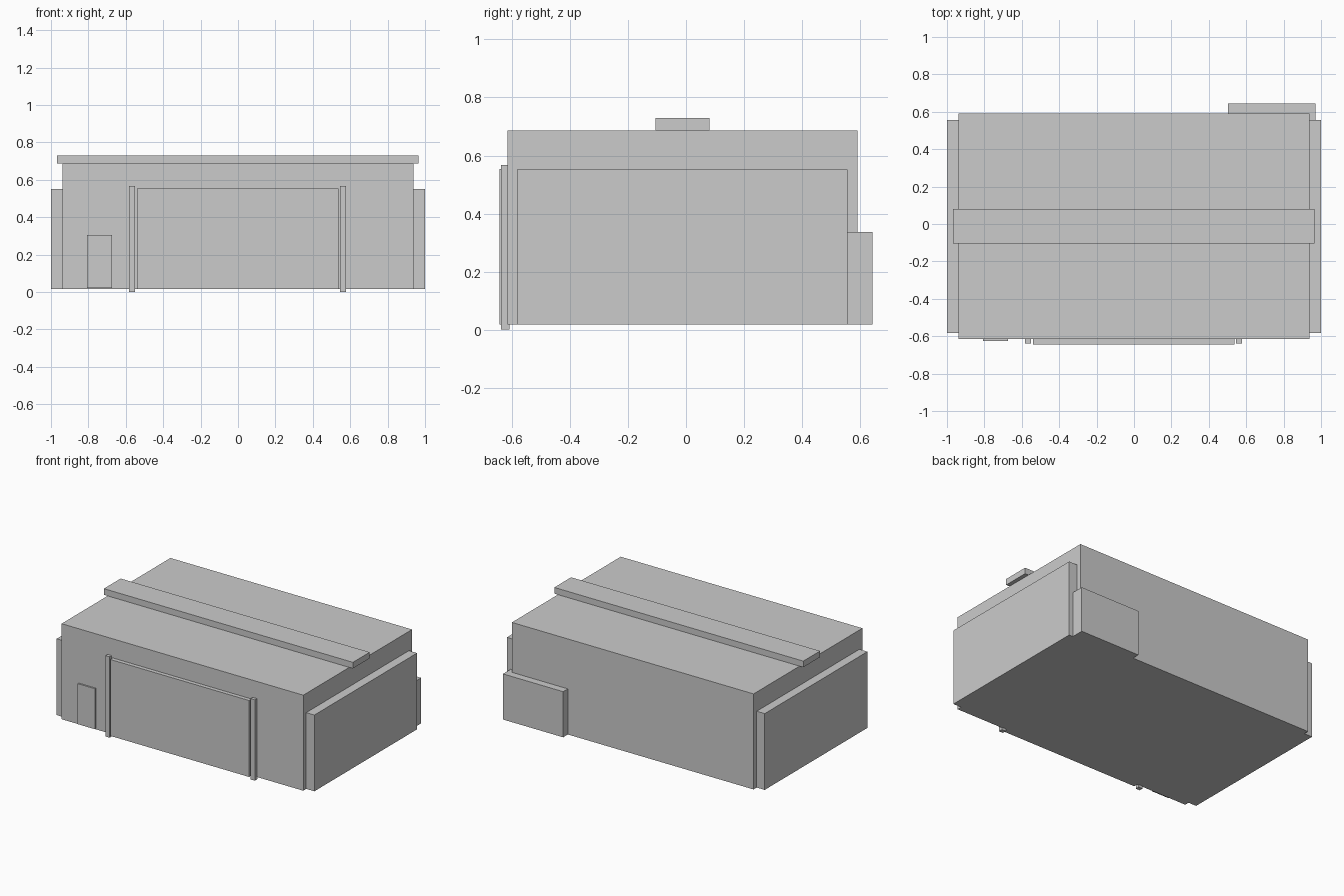
import bpy

if "Cube" in bpy.data.objects:
    bpy.data.objects.remove(bpy.data.objects["Cube"])


def box(name, x, y, z):
    """Add a box spanning the given (min, max) ranges."""
    bpy.ops.mesh.primitive_cube_add(
        size=1, location=[(a + b) / 2 for a, b in (x, y, z)])
    ob = bpy.context.object
    ob.name = name
    ob.scale = [b - a for a, b in (x, y, z)]
    bpy.ops.object.transform_apply(location=False, rotation=False, scale=True)
    return ob


BASE = 0.017

# Main hall and roof ridge beam
box("main_hall", (-0.938, 0.937), (-0.615, 0.591), (BASE, 0.687))
box("roof_beam", (-0.967, 0.965), (-0.105, 0.081), (0.687, 0.73))

# Side wall panels
box("side_panel_left", (-1.0, -0.938), (-0.582, 0.556), (BASE, 0.552))
box("side_panel_right", (0.937, 1.0), (-0.582, 0.556), (BASE, 0.552))

# Large front gate with a post on each side
box("front_gate", (-0.541, 0.536), (-0.643, -0.615), (BASE, 0.553))
for side, x0 in (("left", -0.582), ("right", 0.545)):
    box("gate_post_" + side, (x0, x0 + 0.032), (-0.638, -0.609), (0, 0.567))

# Small entry door
box("entry_door", (-0.806, -0.673), (-0.626, -0.615), (0.022, 0.306))

# Annex on the back right corner
box("rear_annex", (0.503, 0.97), (0.556, 0.643), (BASE, 0.337))
